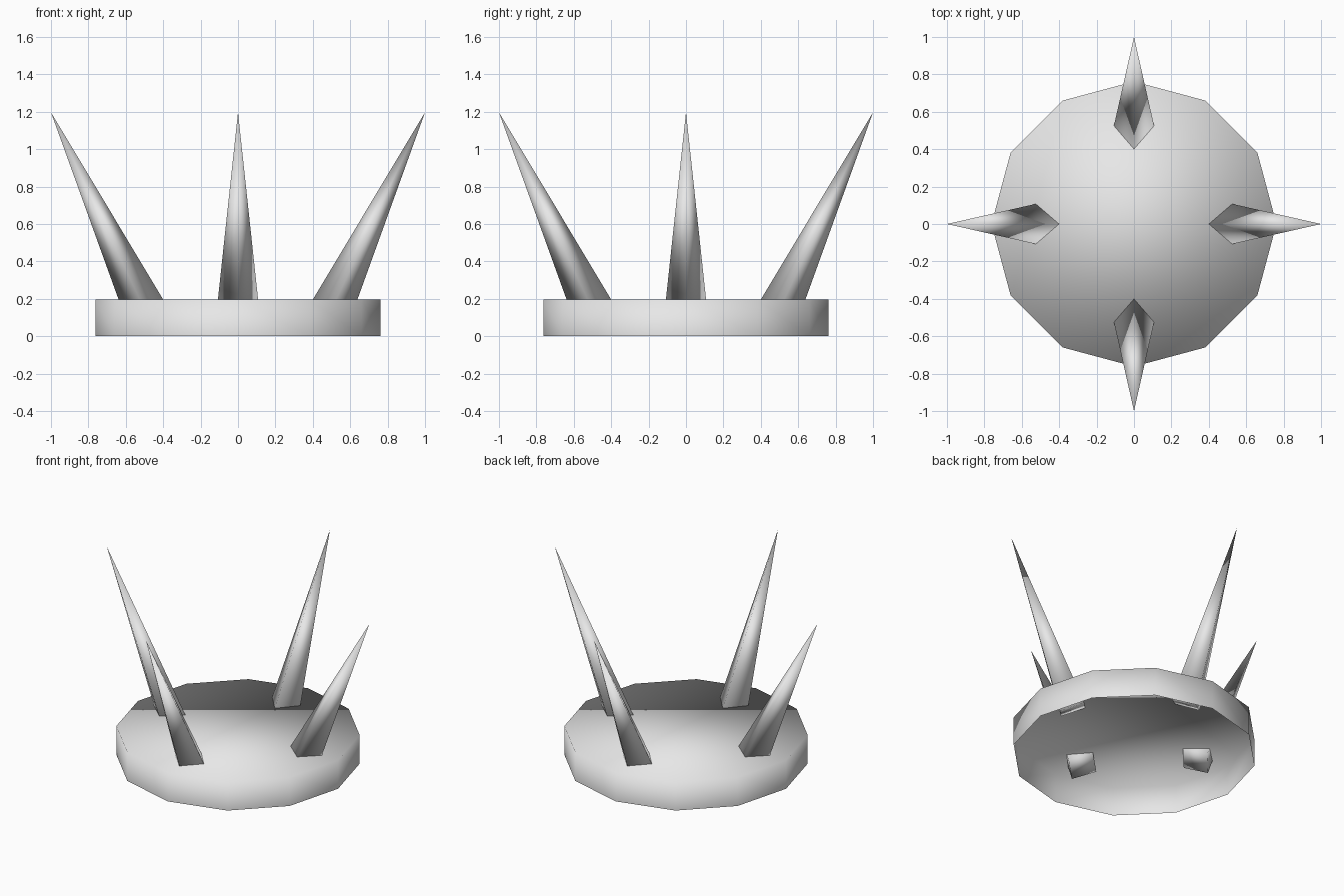
import bpy, bmesh, math
from mathutils import Matrix, Vector

cube = bpy.data.objects.get("Cube")
if cube:
    bpy.data.objects.remove(cube, do_unlink=True)

# One plain light grey for everything
grey = bpy.data.materials.new("light grey")
grey.use_nodes = True
colour = (0.8, 0.8, 0.8, 1)
grey.diffuse_color = colour
grey.node_tree.nodes["Principled BSDF"].inputs["Base Color"].default_value = colour


def finish(name, bm):
    """Turn a bmesh into a smooth-shaded grey object."""
    for face in bm.faces:
        face.smooth = True
    mesh = bpy.data.meshes.new(name)
    bm.to_mesh(mesh)
    bm.free()
    mesh.materials.append(grey)
    obj = bpy.data.objects.new(name, mesh)
    bpy.context.collection.objects.link(obj)
    return obj


# Shallow twelve-sided lid, open underneath
LID_RADIUS, LID_HEIGHT = 0.762, 0.197
bm = bmesh.new()
bmesh.ops.create_cone(bm, cap_ends=True, segments=12, radius1=LID_RADIUS,
                      radius2=LID_RADIUS, depth=LID_HEIGHT,
                      matrix=Matrix.Translation((0, 0, LID_HEIGHT / 2)))
bottom = [f for f in bm.faces if f.normal.z < -0.9]
bmesh.ops.delete(bm, geom=bottom, context='FACES_ONLY')
finish("lid", bm)

# Four-sided spikes leaning outwards, their bases poking through the lid
TIP = Vector((1, 0, 1.197))
TILT = math.radians(25.4)
LENGTH, RADIUS = 1.165, 0.113
for i, side in enumerate(("left", "back", "right", "front")):
    bm = bmesh.new()
    turn = Matrix.Rotation(i * math.pi / 2, 4, 'Z')
    lean = Matrix.Translation(TIP) @ Matrix.Rotation(TILT, 4, 'Y')
    drop = Matrix.Translation((0, 0, -LENGTH / 2))
    bmesh.ops.create_cone(bm, cap_ends=True, segments=4, radius1=RADIUS,
                          radius2=0, depth=LENGTH, matrix=turn @ lean @ drop)
    bmesh.ops.remove_doubles(bm, verts=bm.verts, dist=0.0001)
    finish(side + "_spike", bm)
